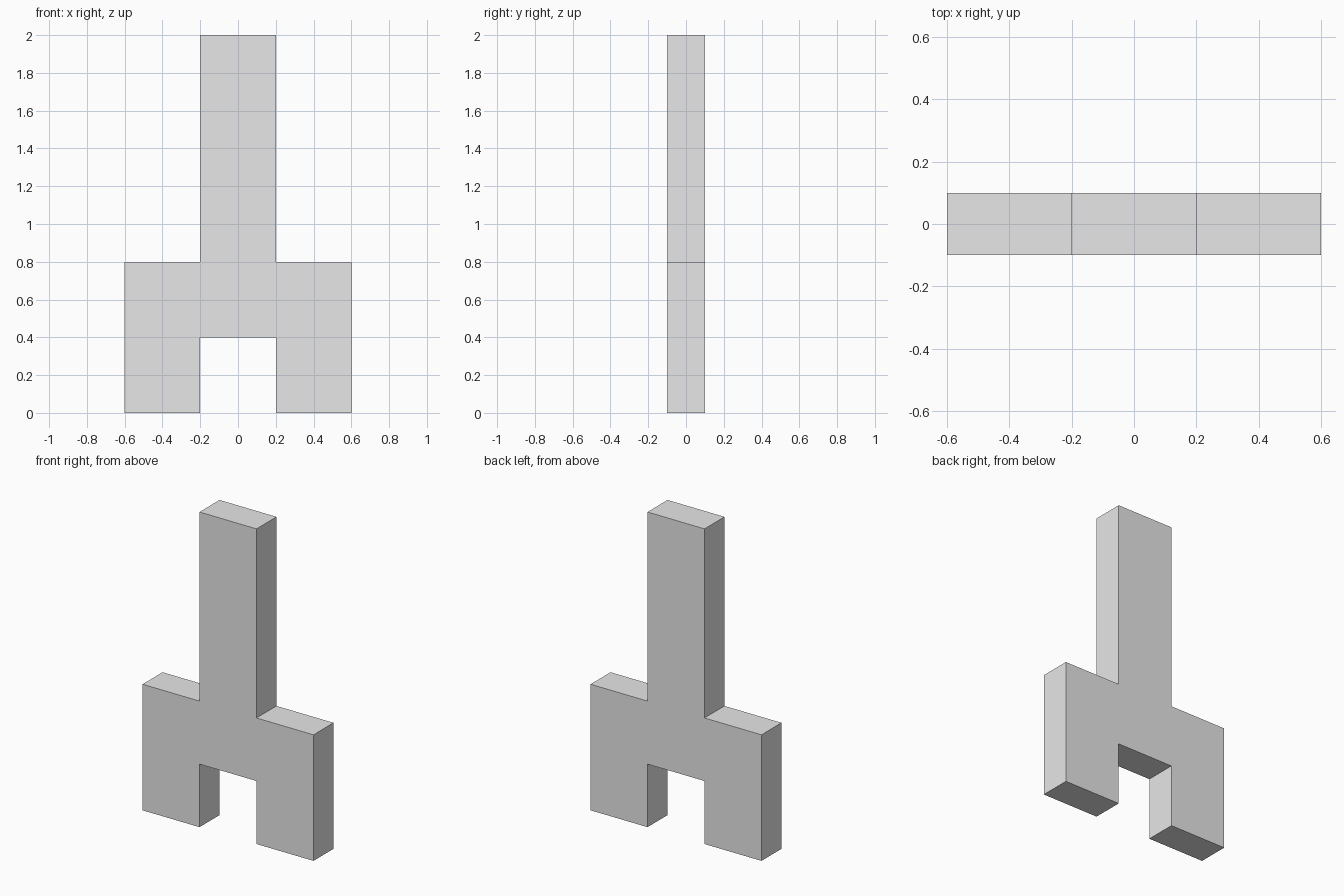
import bpy
import bmesh

cube = bpy.data.objects.get("Cube")
if cube:
    bpy.data.objects.remove(cube, do_unlink=True)

# Single plain grey
grey = bpy.data.materials.new("light_grey")
grey.use_nodes = True
colour = (0.8, 0.8, 0.8, 1.0)
grey.diffuse_color = colour
grey.node_tree.nodes["Principled BSDF"].inputs["Base Color"].default_value = colour

# Right half of the outline, mirrored to close the forked silhouette
half = [(0.2, 0.4), (0.2, 0), (0.6, 0), (0.6, 0.8), (0.2, 0.8), (0.2, 2)]
outline = half + [(-x, z) for x, z in reversed(half)]
depth = 0.2

# Flat profile extruded front to back
bm = bmesh.new()
face = bm.faces.new([bm.verts.new((x, -depth / 2, z)) for x, z in outline])
side = bmesh.ops.extrude_face_region(bm, geom=[face], use_keep_orig=True)
moved = [v for v in side["geom"] if isinstance(v, bmesh.types.BMVert)]
bmesh.ops.translate(bm, verts=moved, vec=(0, depth, 0))
bmesh.ops.recalc_face_normals(bm, faces=bm.faces)

mesh = bpy.data.meshes.new("forked_post")
bm.to_mesh(mesh)
bm.free()
mesh.materials.append(grey)
post = bpy.data.objects.new("forked_post", mesh)
bpy.context.collection.objects.link(post)
